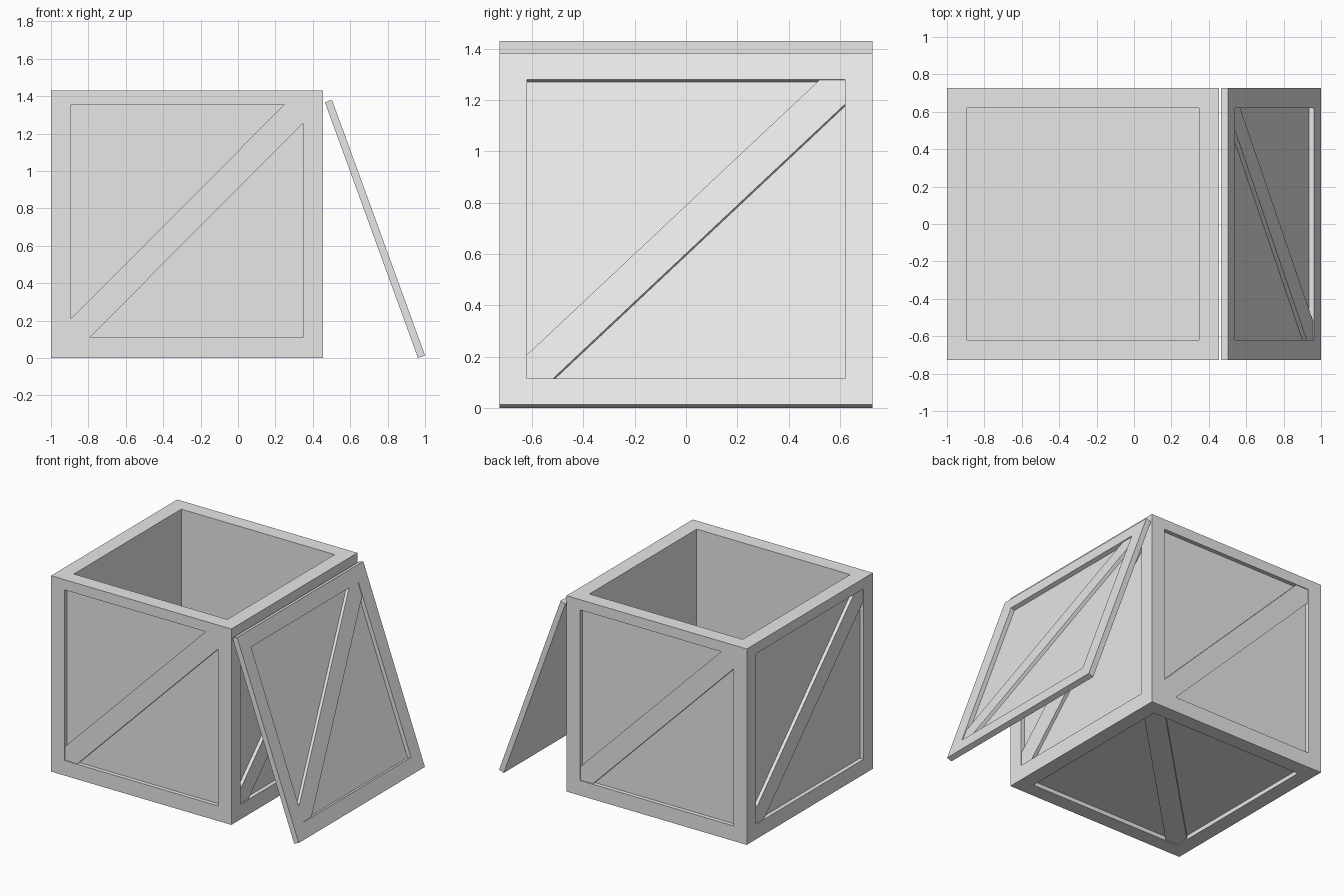
import bpy, bmesh
from math import sin, cos, radians
from mathutils import Matrix, Vector

if "Cube" in bpy.data.objects:
    bpy.data.objects.remove(bpy.data.objects["Cube"])

SIDE, HEIGHT, BORDER = 1.455, 1.43, 0.108
RECESS, BRACE_GAP, BRACE = 0.03, 0.006, 0.1
LID_THICK, FLOOR = 0.04, 0.1
CX = -1 + SIDE / 2
INNER = SIDE / 2 - BORDER
LOW, HIGH = 0.11, 1.355

grey = bpy.data.materials.new("plain_grey")
grey.use_nodes = True
grey.diffuse_color = (0.8, 0.8, 0.8, 1)
grey.node_tree.nodes["Principled BSDF"].inputs["Base Color"].default_value = (0.8, 0.8, 0.8, 1)


def finish(bm, name, matrix=Matrix()):
    bmesh.ops.recalc_face_normals(bm, faces=bm.faces)
    mesh = bpy.data.meshes.new(name)
    bm.to_mesh(mesh)
    bm.free()
    mesh.materials.append(grey)
    obj = bpy.data.objects.new(name, mesh)
    obj.matrix_world = matrix
    bpy.context.collection.objects.link(obj)
    return obj


def box(size, centre):
    bm = bmesh.new()
    bmesh.ops.create_cube(bm, size=1)
    bmesh.ops.scale(bm, vec=size, verts=bm.verts)
    bmesh.ops.translate(bm, vec=centre, verts=bm.verts)
    return bm


def sink(bm, face, depth):
    """Push a bordered face straight inward, leaving side walls."""
    inward = face.normal * -depth
    new = bmesh.ops.extrude_discrete_faces(bm, faces=[face])["faces"][0]
    bmesh.ops.translate(bm, vec=inward, verts=new.verts)


def plane_matrix(origin, u, v, n):
    m = Matrix((u, v, n)).transposed().to_4x4()
    m.translation = origin
    return m


def brace(name, half_w, half_h, matrix):
    """Corner-to-corner bar lying in a recess; local z points outward."""
    a, b, c = half_w, half_h, BRACE
    outline = [(-a, -b), (c - a, -b), (a, b - c), (a, b), (a - c, b), (-a, c - b)]
    bm = bmesh.new()
    face = bm.faces.new([bm.verts.new((x, y, -RECESS)) for x, y in outline])
    top = bmesh.ops.extrude_face_region(bm, geom=[face])["geom"]
    bmesh.ops.translate(bm, vec=(0, 0, RECESS - BRACE_GAP),
                        verts=[g for g in top if isinstance(g, bmesh.types.BMVert)])
    return finish(bm, name, matrix)


# Open crate: every side framed, the top sunk down to the floor
bm = box((SIDE, SIDE, HEIGHT), (CX, 0, HEIGHT / 2))
bm.normal_update()
panels = list(bm.faces)
bmesh.ops.inset_individual(bm, faces=panels, thickness=BORDER, use_even_offset=True)
bm.normal_update()
for v in bm.verts:
    if abs(v.co.z - (HEIGHT - BORDER)) < 0.01:
        v.co.z = HIGH
    elif abs(v.co.z - BORDER) < 0.01:
        v.co.z = LOW
for f in panels:
    sink(bm, f, HEIGHT - FLOOR if f.normal.z > 0.5 else RECESS)
finish(bm, "crate_body")

# Diagonal braces on the four sides and underneath
up = Vector((0, 0, 1))
names = ["front_brace", "left_brace", "back_brace", "right_brace"]
normals = [(0, -1, 0), (1, 0, 0), (0, 1, 0), (-1, 0, 0)]
for name, n in zip(names, map(Vector, normals)):
    origin = Vector((CX, 0, (LOW + HIGH) / 2)) + n * SIDE / 2
    brace(name, INNER, (HIGH - LOW) / 2, plane_matrix(origin, up.cross(n), up, n))
brace("bottom_brace", INNER, INNER,
      plane_matrix(Vector((CX, 0, 0)), Vector((1, 0, 0)), Vector((0, 1, 0)), -up))

# Framed lid leaning against the crate
tilt = radians(20)
along = Vector((-sin(tilt), 0, cos(tilt)))
out = Vector((cos(tilt), 0, sin(tilt)))
foot = Vector((1, 0, LID_THICK * sin(tilt)))
lid_matrix = plane_matrix(foot + along * SIDE / 2, Vector((0, 1, 0)), along, out)
bm = box((SIDE, SIDE, LID_THICK), (0, 0, -LID_THICK / 2))
bm.normal_update()
face = max(bm.faces, key=lambda f: f.normal.z)
bmesh.ops.inset_individual(bm, faces=[face], thickness=BORDER, use_even_offset=True)
bm.normal_update()
sink(bm, face, RECESS)
finish(bm, "lid", lid_matrix)
brace("lid_brace", INNER, INNER, lid_matrix)
